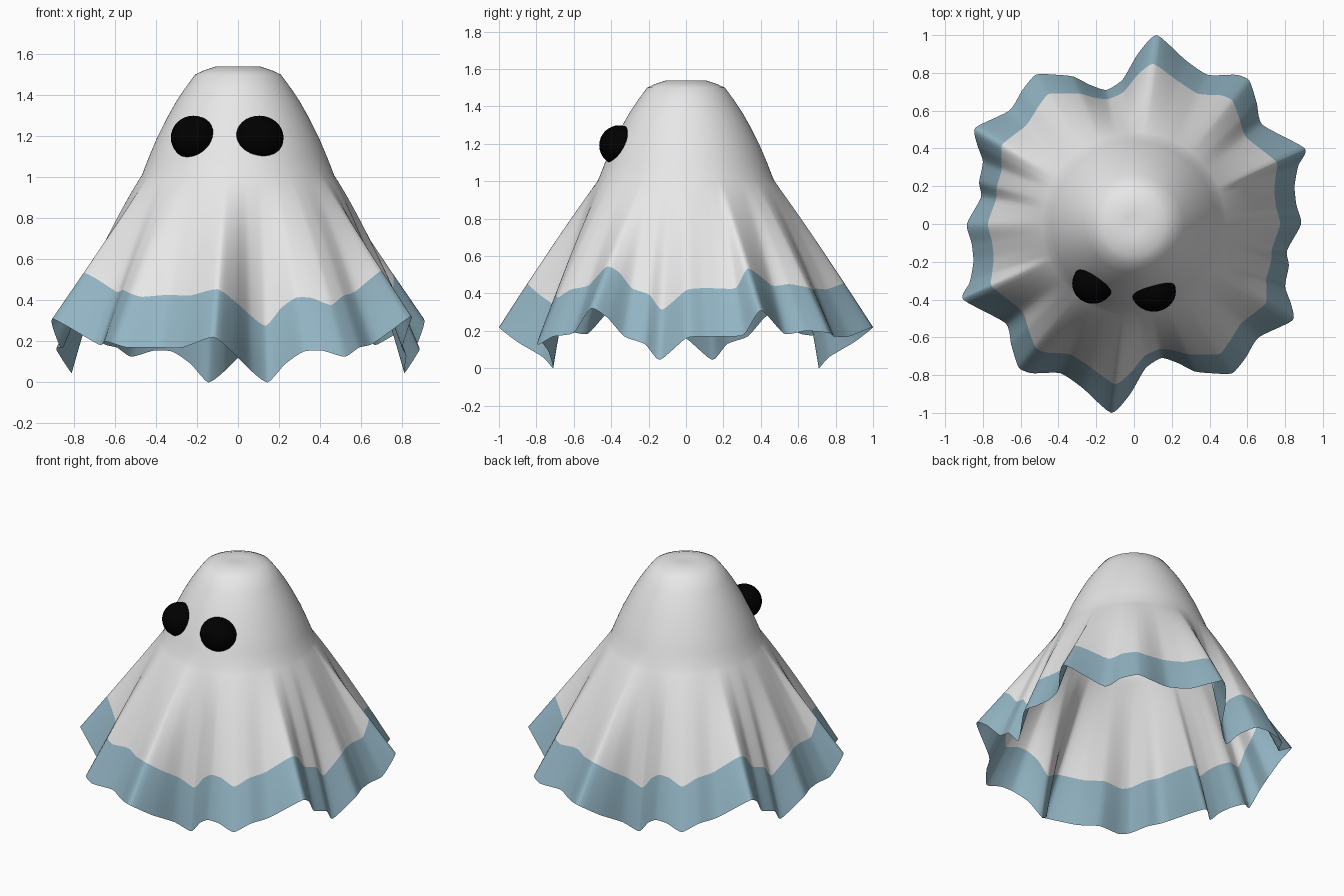
import bpy, bmesh, math
from mathutils import Vector

if "Cube" in bpy.data.objects:
    bpy.data.objects.remove(bpy.data.objects["Cube"])


def material(name, rgb):
    m = bpy.data.materials.new(name)
    m.diffuse_color = (*rgb, 1)
    m.use_nodes = True
    m.node_tree.nodes["Principled BSDF"].inputs["Base Color"].default_value = m.diffuse_color
    return m


white = material("sheet white", (0.8, 0.8, 0.8))
blue = material("hem blue", (0.29, 0.46, 0.55))
black = material("eye black", (0.0, 0.0, 0.0))

# Half of the wavy hem, front fold round the right side; the other half is turned 180 degrees
HEM = [(-.12, -1.0, .22), (-.02, -.90, .14), (.06, -.765, .06), (.145, -.71, .0),
       (.23, -.735, .09), (.32, -.78, .15), (.41, -.79, .155), (.52, -.79, .125),
       (.59, -.71, .17), (.66, -.60, .19), (.84, -.51, .32), (.83, -.42, .27),
       (.80, -.33, .17), (.82, -.22, .13), (.81, -.14, .045), (.885, .0, .16),
       (.86, .10, .17), (.85, .20, .17), (.87, .31, .18), (.905, .40, .31),
       (.68, .525, .185), (.65, .64, .20), (.61, .76, .19), (.54, .79, .17),
       (.39, .79, .17), (.27, .87, .17)]
hem = [Vector(p) for p in HEM]
hem += [Vector((-p.x, -p.y, p.z)) for p in hem]
SUB = 5


def smooth_loop(pts):
    """Gentle spline through a closed loop of points."""
    out, n = [], len(pts)
    for i in range(n):
        a, b, c, d = (pts[(i + k) % n] for k in (-1, 0, 1, 2))
        ta, tb = (c - a) * 0.3, (d - b) * 0.3
        for s in range(SUB):
            t = s / SUB
            out.append(b * (2*t**3 - 3*t*t + 1) + ta * (t**3 - 2*t*t + t)
                       + c * (3*t*t - 2*t**3) + tb * (t**3 - t*t))
    for p in out:
        p.z = max(p.z, 0)
    return out


# Round head profile (radius, height), from near the centre down to where folds begin
HEAD = [(.05, 1.537), (.11, 1.538), (.165, 1.52), (.208, 1.5), (.26, 1.43),
        (.30, 1.37), (.342, 1.295), (.395, 1.19), (.435, 1.095), (.468, 1.01)]
FOLD_ROWS, BAND_ROWS, BAND = 14, 4, 0.28


def column(p):
    """Points of one strip of cloth, from the head down to hem point p."""
    r = math.hypot(p.x, p.y)
    dx, dy = p.x / r, p.y / r
    a = Vector(HEAD[-1])
    b = Vector((.595 + .22 * (r - .7), .75))
    c = Vector((r, p.z))

    def curve(t):
        return a * (1-t)**2 + b * 2*t*(1-t) + c * t*t

    lo, hi = 0.0, 1.0                       # find where the hem band starts
    for _ in range(20):
        mid = (lo + hi) / 2
        if (curve(mid) - c).length > BAND:
            lo = mid
        else:
            hi = mid
    ts = [lo * i / FOLD_ROWS for i in range(1, FOLD_ROWS + 1)]
    ts += [lo + (1 - lo) * i / BAND_ROWS for i in range(1, BAND_ROWS + 1)]
    prof = [Vector(h) for h in HEAD] + [curve(t) for t in ts]
    return [(q.x * dx, q.x * dy, q.y) for q in prof]


# Draped sheet
bm = bmesh.new()
cols = [[bm.verts.new(v) for v in column(p)] for p in smooth_loop(hem)]
top = bm.verts.new((0, 0, 1.535))
for i, ca in enumerate(cols):
    cb = cols[(i + 1) % len(cols)]
    bm.faces.new((top, ca[0], cb[0]))
    for j in range(len(ca) - 1):
        f = bm.faces.new((ca[j], ca[j + 1], cb[j + 1], cb[j]))
        f.material_index = 1 if j >= len(ca) - 1 - BAND_ROWS else 0   # coloured hem
for f in bm.faces:
    f.smooth = True
bm.normal_update()
me = bpy.data.meshes.new("draped_sheet")
bm.to_mesh(me)
bm.free()
me.materials.append(white)
me.materials.append(blue)
bpy.context.collection.objects.link(bpy.data.objects.new("draped_sheet", me))

# Bulging round eyes set into the front of the sheet, trimmed behind the cloth
for name, x, y, wide in (("left_eye", -.217, -.315, 1.03), ("right_eye", .104, -.357, 1.1)):
    bpy.ops.mesh.primitive_uv_sphere_add(segments=32, ring_count=16, radius=.107)
    eye = bpy.context.object
    eye.name = name
    eye.data.materials.append(black)
    bm = bmesh.new()
    bm.from_mesh(eye.data)
    bmesh.ops.scale(bm, vec=(wide, 1, 1), verts=bm.verts)
    out = Vector((x, y, .5 * math.hypot(x, y))).normalized()
    bmesh.ops.bisect_plane(bm, geom=bm.verts[:] + bm.edges[:] + bm.faces[:],
                           plane_co=-out * .01, plane_no=out, clear_inner=True)
    bm.to_mesh(eye.data)
    bm.free()
    eye.location = (x, y, 1.192)
    bpy.ops.object.shade_smooth()
